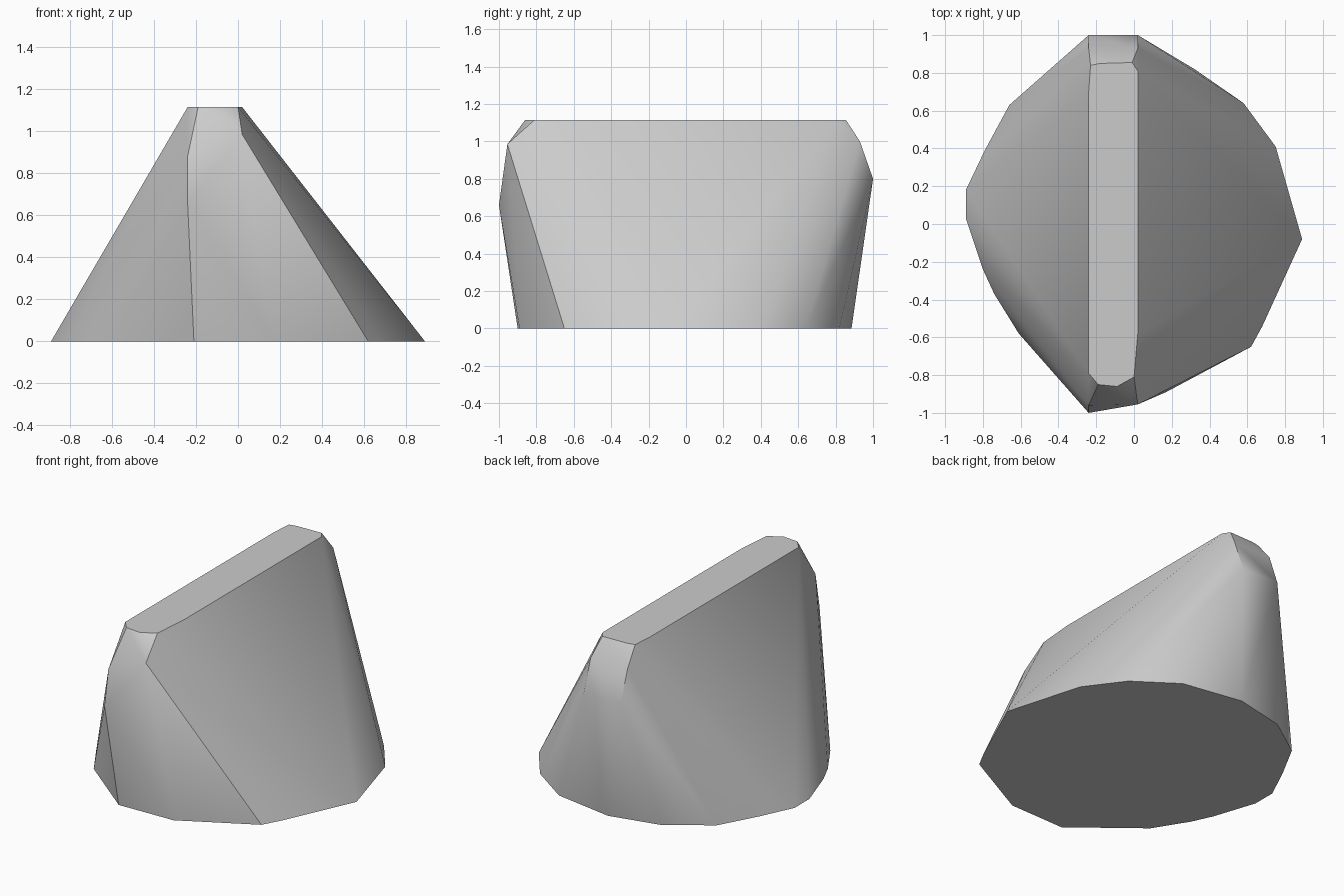
import bpy
import bmesh
import math

# Remove the default object
default = bpy.data.objects.get("Cube")
if default:
    bpy.data.objects.remove(default, do_unlink=True)


def make_material(name, colour):
    mat = bpy.data.materials.new(name)
    mat.use_nodes = True
    mat.diffuse_color = colour
    mat.node_tree.nodes["Principled BSDF"].inputs["Base Color"].default_value = colour
    return mat


def hull_object(name, points, material, smooth_angle):
    """Wrap the points in a convex shell, merge flat regions, smooth soft edges."""
    bm = bmesh.new()
    for point in points:
        bm.verts.new(point)
    result = bmesh.ops.convex_hull(bm, input=bm.verts[:])
    unused = [v for v in bm.verts if not v.link_faces]
    bmesh.ops.delete(bm, geom=unused, context="VERTS")
    bmesh.ops.dissolve_limit(bm, angle_limit=math.radians(0.5),
                             verts=bm.verts[:], edges=bm.edges[:])
    bmesh.ops.recalc_face_normals(bm, faces=bm.faces[:])
    mesh = bpy.data.meshes.new(name)
    bm.to_mesh(mesh)
    bm.free()
    mesh.materials.append(material)
    obj = bpy.data.objects.new(name, mesh)
    bpy.context.collection.objects.link(obj)
    bpy.context.view_layer.objects.active = obj
    obj.select_set(True)
    bpy.ops.object.shade_smooth_by_angle(angle=math.radians(smooth_angle))
    obj.select_set(False)
    return obj


# Main levels and the two long sides of the ridge
top = 1.115
left, right = -0.24, 0.02

# Footprint on the ground, counter-clockwise from the front
footprint = [(-.21, -.9), (.17, -.89), (.62, -.65), (.68, -.54), (.89, -.08),
             (.75, .41), (.58, .64), (.32, .82), (-.07, .885), (-.4, .81),
             (-.66, .63), (-.79, .39), (-.89, .18), (-.89, .03),
             (-.8, -.24), (-.74, -.37), (-.61, -.58)]

# Flat ridge outline
ridge = [(left, -.79), (-.19, -.85), (-.09, -.86), (0, -.81), (right, -.58),
         (right, .81), (-.01, .855), (-.18, .85), (-.23, .84), (left, .7)]

# Bevelled corners at the two ends of the ridge
end_corners = [(left, -1, .66), (left, -.96, .88), (right, -.955, .985),
               (left, 1, .8), (right, 1, .8), (left, .93, 1), (right, .93, 1)]

points = [(x, y, 0) for x, y in footprint]
points += [(x, y, top) for x, y in ridge]
points += end_corners

stone = make_material("plain grey", (0.6, 0.6, 0.6, 1))
hull_object("wedge_block", points, stone, 30)
